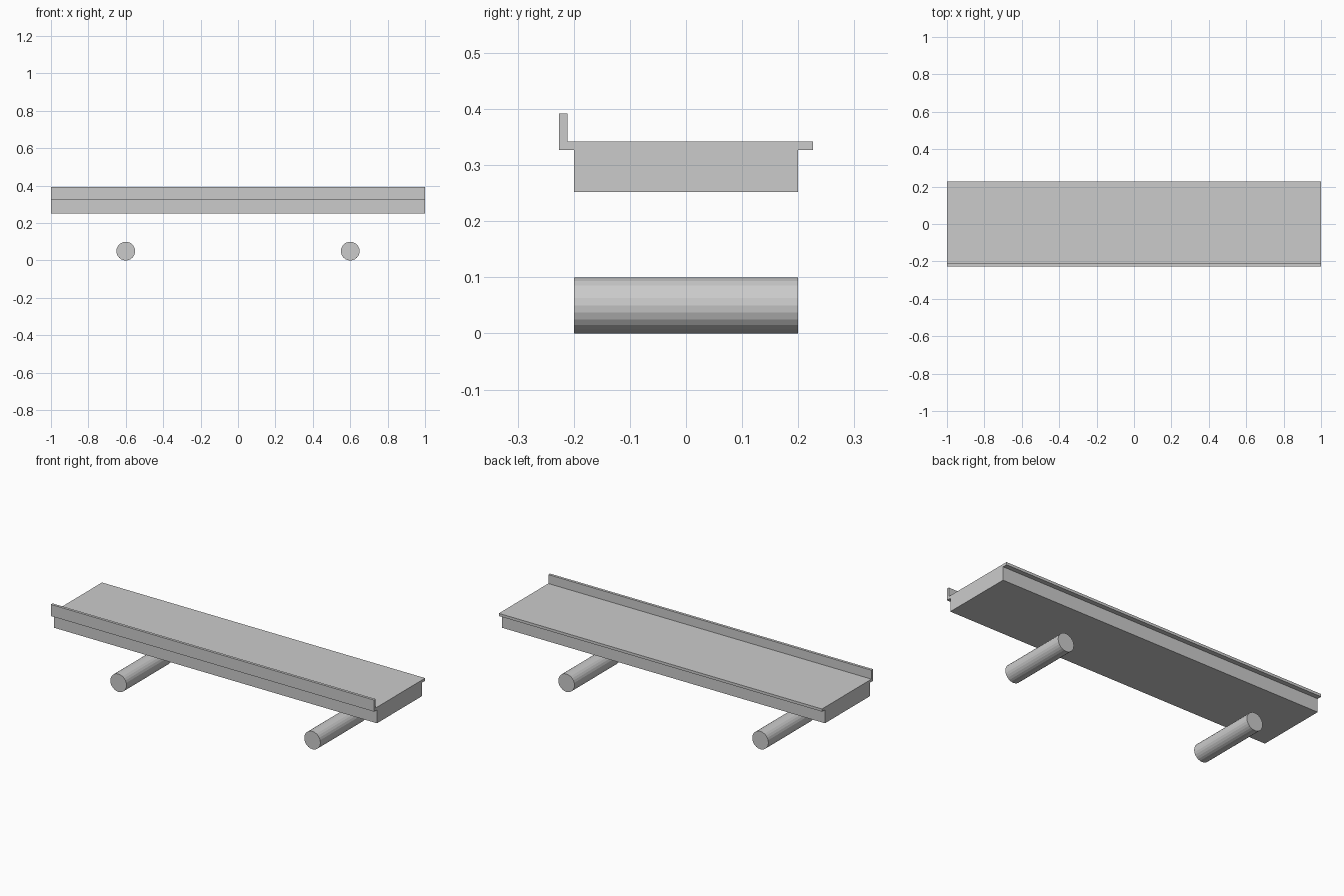
import bpy, bmesh, math

if "Cube" in bpy.data.objects:
    bpy.data.objects.remove(bpy.data.objects["Cube"])


def extrude_profile(name, points, half_length):
    """Extrude a closed (y, z) outline along x."""
    bm = bmesh.new()
    face = bm.faces.new([bm.verts.new((-half_length, y, z)) for y, z in points])
    result = bmesh.ops.extrude_face_region(bm, geom=[face])
    verts = [g for g in result["geom"] if isinstance(g, bmesh.types.BMVert)]
    bmesh.ops.translate(bm, verts=verts, vec=(2 * half_length, 0, 0))
    bmesh.ops.recalc_face_normals(bm, faces=bm.faces)
    mesh = bpy.data.meshes.new(name)
    bm.to_mesh(mesh)
    bm.free()
    obj = bpy.data.objects.new(name, mesh)
    bpy.context.collection.objects.link(obj)
    return obj


# Platform: thick body, overhanging deck and raised front lip
BOTTOM, LEDGE, DECK, LIP_TOP = 0.252, 0.327, 0.342, 0.392
BODY_Y, DECK_Y, LIP = 0.2, 0.226, 0.015
extrude_profile("platform", [
    (-BODY_Y, BOTTOM), (BODY_Y, BOTTOM), (BODY_Y, LEDGE),
    (DECK_Y, LEDGE), (DECK_Y, DECK), (-DECK_Y + LIP, DECK),
    (-DECK_Y + LIP, LIP_TOP), (-DECK_Y, LIP_TOP),
    (-DECK_Y, LEDGE), (-BODY_Y, LEDGE),
], 1.0)

# Pair of rollers lying across the width
for side, x in (("left", -0.6), ("right", 0.6)):
    bpy.ops.mesh.primitive_cylinder_add(
        vertices=24, radius=0.05, depth=0.4,
        location=(x, 0, 0.05), rotation=(math.pi / 2, 0, 0))
    bpy.context.object.name = side + "_roller"
